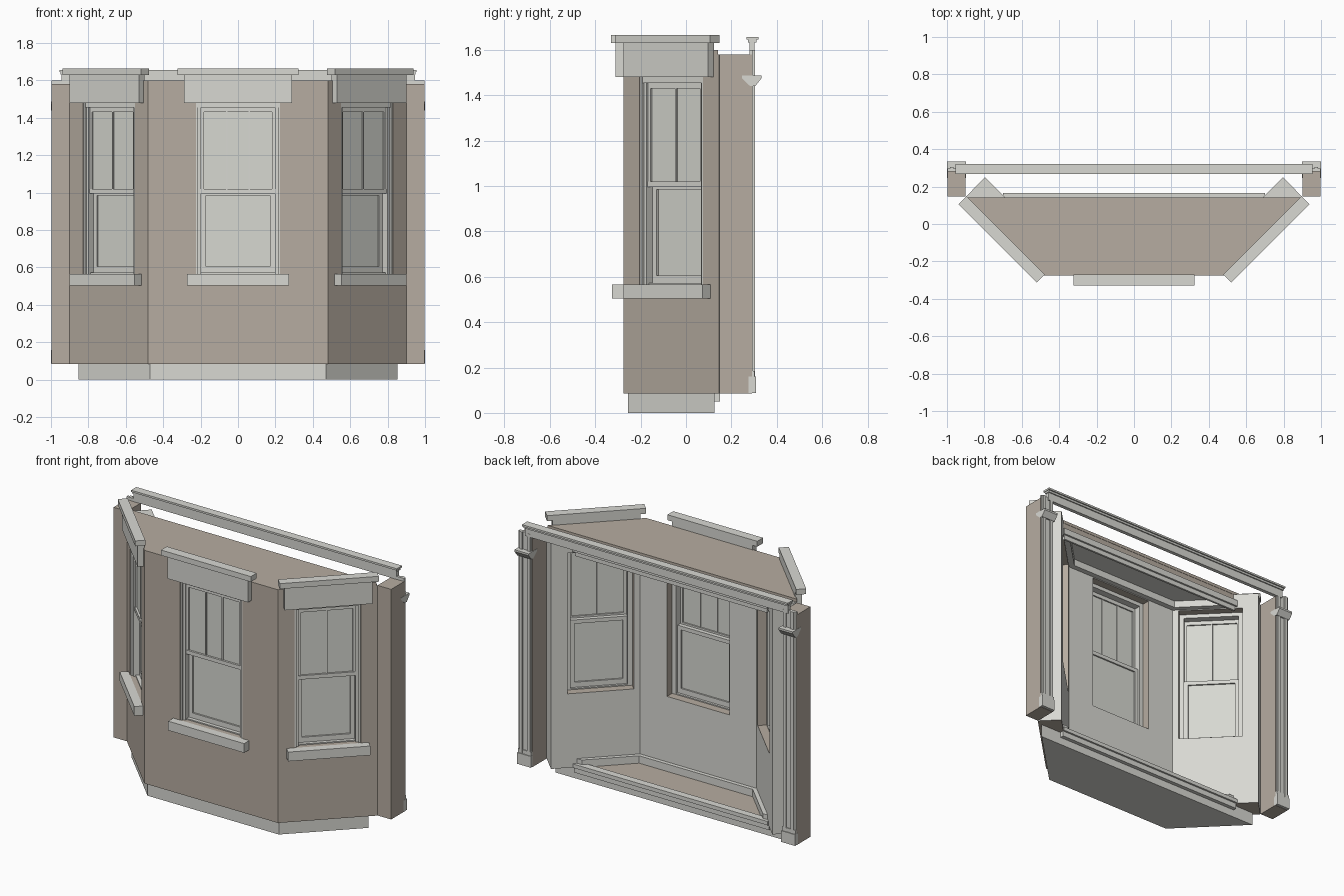
import bpy, bmesh, math
from mathutils import Matrix, Vector

if "Cube" in bpy.data.objects:
    bpy.data.objects.remove(bpy.data.objects["Cube"])


def material(name, rgb):
    m = bpy.data.materials.new(name)
    m.diffuse_color = (*rgb, 1)
    m.use_nodes = True
    m.node_tree.nodes["Principled BSDF"].inputs["Base Color"].default_value = m.diffuse_color
    return m


BROWN = material("brown_brick", (0.47, 0.415, 0.355))
STONE = material("pale_stone", (0.69, 0.69, 0.65))
GLASS = material("pane_grey", (0.68, 0.69, 0.64))


def finish(bm, name, mats):
    bmesh.ops.recalc_face_normals(bm, faces=bm.faces[:])
    me = bpy.data.meshes.new(name)
    bm.to_mesh(me)
    bm.free()
    for m in mats:
        me.materials.append(m)
    ob = bpy.data.objects.new(name, me)
    bpy.context.collection.objects.link(ob)
    return ob


def boxes(name, spans, mat, mx=Matrix()):
    """One object made of boxes given as (x0, x1, y0, y1, z0, z1)."""
    bm = bmesh.new()
    for x0, x1, y0, y1, z0, z1 in spans:
        t = Matrix.Translation(((x0 + x1) / 2, (y0 + y1) / 2, (z0 + z1) / 2))
        s = Matrix.Diagonal((x1 - x0, y1 - y0, z1 - z0, 1))
        bmesh.ops.create_cube(bm, size=1, matrix=mx @ t @ s)
    return finish(bm, name, [mat])


def prism(name, plan, z0, z1, mats, rule=None):
    """Extrude a plan outline upward; rule(face) picks the material slot."""
    bm = bmesh.new()
    f = bm.faces.new([bm.verts.new((x, y, z0)) for x, y in plan])
    ext = bmesh.ops.extrude_face_region(bm, geom=[f])
    bmesh.ops.translate(bm, vec=(0, 0, z1 - z0),
                        verts=[v for v in ext["geom"] if isinstance(v, bmesh.types.BMVert)])
    bmesh.ops.recalc_face_normals(bm, faces=bm.faces[:])
    if rule:
        for face in bm.faces:
            face.material_index = rule(face)
    return finish(bm, name, mats)


def bay(d, y_end):
    """Bay outline set in by d from the outer wall, left to right."""
    half = [(y_end + 0.755 - math.sqrt(2) * d, y_end), (0.48 - 0.414 * d, -0.275 + d)]
    return [(-x, y) for x, y in half] + half[::-1]


def band(d0, y0, d1, y1):
    return bay(d0, y0) + bay(d1, y1)[::-1]


# Plinth, floor and roof
T = 0.148
prism("plinth", bay(0.02, 0.125), 0, 0.085, [STONE])
prism("floor", bay(T - 0.01, 0.125), 0.08, 0.092, [BROWN])
prism("roof", bay(0, 0.142), 1.58, 1.6, [BROWN])
prism("ceiling", bay(T, 0.14), 1.53, 1.585, [BROWN, STONE],
      lambda f: 1 if f.normal.z < -0.5 else 0)


# Brick walls: brown outside, plastered inside and on the ends
def wall_rule(f):
    n, c = f.normal, f.calc_center_median()
    if abs(n.z) > 0.5:
        return 1 if n.z > 0 else 0
    outward = n.y < -0.1 and n.dot(Vector((c.x, c.y, 0))) > 0
    return 0 if outward else 1


walls = prism("bay_walls", band(0, 0.145, T, 0.25), 0.085, 1.58, [BROWN, STONE], wall_rule)

# Baseboard and ceiling moulding
prism("baseboard", band(T, 0.14, T + 0.025, 0.14), 0.09, 0.14, [STONE])
prism("ceiling_moulding", band(T, 0.14, T + 0.035, 0.14), 1.485, 1.532, [STONE])
boxes("header_moulding", [(-0.7, 0.7, 0.14, 0.165, 1.49, 1.53),
                          (-0.69, 0.69, 0.14, 0.153, 1.46, 1.49)], STONE)
boxes("floor_edge_moulding", [(-0.7, 0.7, 0.124, 0.15, 0.05, 0.085),
                              (-0.7, 0.7, 0.115, 0.162, 0.085, 0.11)], STONE)


# Windows: local x along the wall, local y outward
def window(name, origin, angle, hw, muntins):
    mx = Matrix.Translation(origin) @ Matrix.Rotation(math.radians(angle), 4, "Z")
    cutter = boxes(name + "_cutter", [(-hw, hw, -0.3, 0.1, 0.565, 1.48)], BROWN, mx)
    cutter.hide_render = True
    cutter.hide_viewport = True
    mod = walls.modifiers.new(name + "_opening", "BOOLEAN")
    mod.operation = "DIFFERENCE"
    mod.solver = "EXACT"
    mod.object = cutter

    def sides(w, t, y0, y1, z0, z1):
        return [(s * w - (t if s > 0 else 0), s * w + (0 if s > 0 else t), y0, y1, z0, z1)
                for s in (-1, 1)]

    a, b = hw - 0.027, hw - 0.052
    # frame
    boxes(name + "_frame", sides(hw, 0.012, -0.095, -0.004, 0.565, 1.48)
          + sides(hw - 0.012, 0.016, -0.095, -0.016, 0.565, 1.48)
          + [(-hw, hw, -0.095, -0.008, 1.455, 1.48),
             (-hw, hw, -0.095, -0.03, 0.56, 0.572)], STONE, mx)
    # upper sash with glazing bars
    boxes(name + "_upper_sash", sides(a, 0.016, -0.05, -0.025, 1.0, 1.455)
          + [(-a, a, -0.05, -0.025, 1.43, 1.455), (-a, a, -0.05, -0.022, 0.995, 1.02)]
          + [(m - 0.005, m + 0.005, -0.046, -0.027, 1.02, 1.43) for m in muntins], STONE, mx)
    # lower sash
    boxes(name + "_lower_sash", sides(a, 0.026, -0.08, -0.053, 0.57, 1.01)
          + [(-a, a, -0.08, -0.053, 0.57, 0.605), (-a, a, -0.08, -0.053, 0.985, 1.01)],
          STONE, mx)
    boxes(name + "_glass", [(-a, a, -0.041, -0.035, 1.01, 1.44),
                            (-b, b, -0.07, -0.064, 0.6, 0.99)], GLASS, mx)
    # stone sill and lintel
    e = hw - 0.225
    boxes(name + "_sill", [(-0.273 - e, 0.273 + e, -0.02, 0.052, 0.505, 0.565)], STONE, mx)
    boxes(name + "_lintel", [(-0.29 - e, 0.29 + e, -0.005, 0.035, 1.48, 1.63),
                             (-0.323 - e, 0.323 + e, -0.005, 0.055, 1.63, 1.665)], STONE, mx)


window("front_window", (0, -0.275, 0), 180, 0.225, (-0.06, 0.06))
window("right_window", (0.69, -0.065, 0), 225, 0.198, (0,))
window("left_window", (-0.69, -0.065, 0), 135, 0.198, (0,))

# Side piers with pilaster trim on the room side
for s, side in ((-1, "left"), (1, "right")):
    def span(x0, x1, *rest):
        return (min(s * x0, s * x1), max(s * x0, s * x1), *rest)

    boxes(side + "_pier", [span(0.9, 0.998, 0.147, 0.29, 0.085, 1.58)], BROWN)
    boxes(side + "_pilaster", [span(0.905, 0.997, 0.28, 0.296, 0.09, 1.6),
                               span(0.91, 0.93, 0.28, 0.304, 0.09, 1.6),
                               span(0.965, 0.985, 0.28, 0.304, 0.09, 1.6)], STONE)
    boxes(side + "_pilaster_base", [span(0.9, 0.999, 0.275, 0.308, 0.087, 0.16),
                                    span(0.902, 0.998, 0.28, 0.302, 0.16, 0.185)], STONE)
    # capital: flared wedge
    bm = bmesh.new()
    prof = [(0.283, 1.44), (0.305, 1.44), (0.333, 1.475), (0.333, 1.487),
            (0.246, 1.487), (0.246, 1.475)]
    f = bm.faces.new([bm.verts.new((s * 0.898, y, z)) for y, z in prof])
    ext = bmesh.ops.extrude_face_region(bm, geom=[f])
    bmesh.ops.translate(bm, vec=(s * 0.102, 0, 0),
                        verts=[v for v in ext["geom"] if isinstance(v, bmesh.types.BMVert)])
    finish(bm, side + "_capital", [STONE])

# Cased beam across the opening
boxes("opening_beam", [(-0.945, 0.945, 0.279, 0.303, 1.58, 1.645),
                       (-0.95, 0.95, 0.273, 0.311, 1.632, 1.645),
                       (-0.955, 0.955, 0.266, 0.32, 1.645, 1.657)], STONE)
